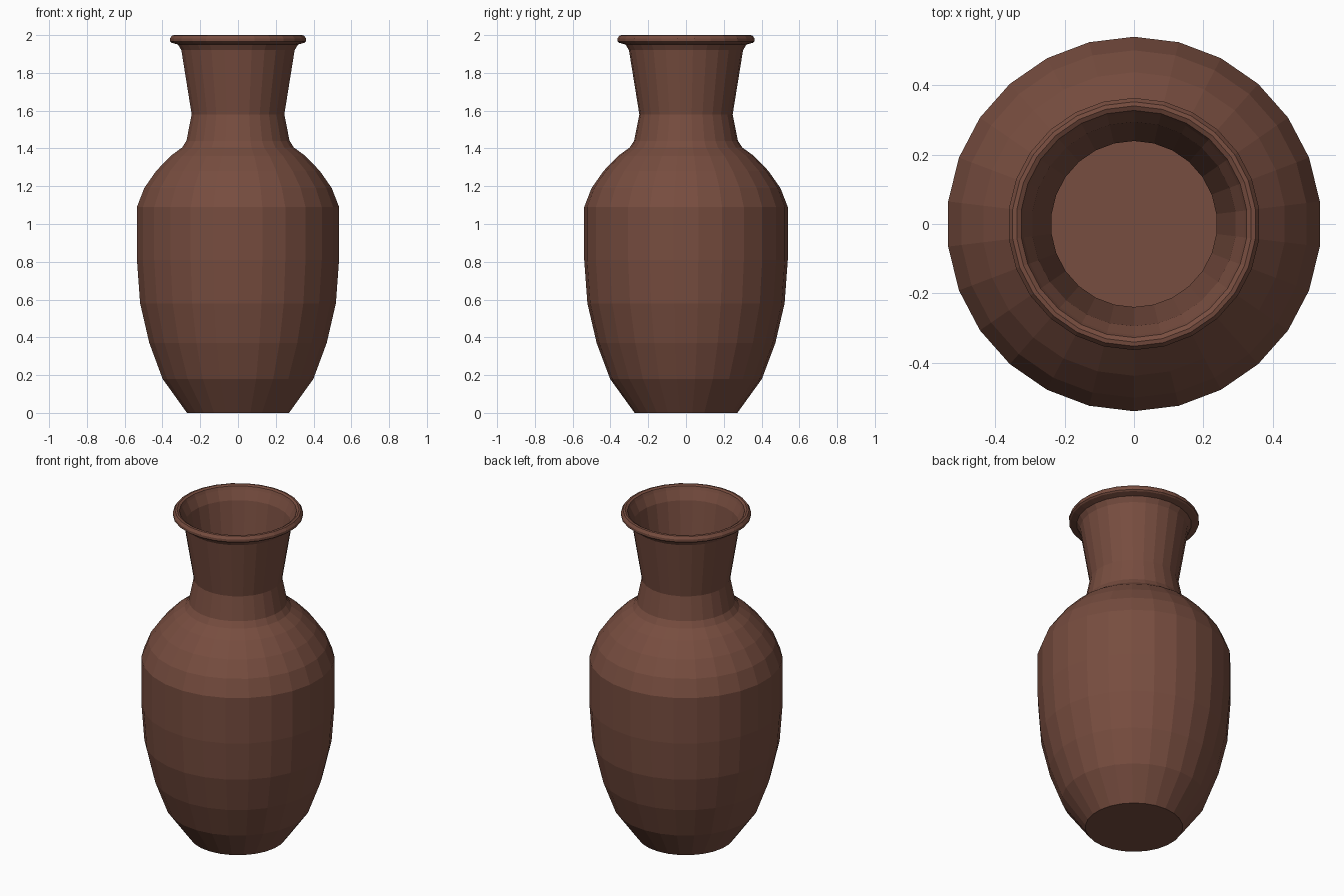
import bpy, bmesh, math

if "Cube" in bpy.data.objects:
    bpy.data.objects.remove(bpy.data.objects["Cube"])

SIDES = 26

# Outer profile (radius, height), foot to rim
outer = [(0.272, 0.0), (0.402, 0.18), (0.473, 0.37), (0.522, 0.58), (0.539, 0.81),
         (0.539, 1.09), (0.50, 1.19), (0.437, 1.28), (0.36, 1.36), (0.298, 1.405),
         (0.275, 1.44), (0.247, 1.58), (0.302, 1.92), (0.32, 1.95)]
# Rolled lip
lip = [(0.355, 1.96), (0.363, 1.967), (0.363, 1.982), (0.352, 1.998), (0.34, 2.0),
       (0.327, 1.993), (0.32, 1.975)]
# Inner wall follows the outer one at a small thickness
inner = [(r - 0.008, z) for r, z in reversed(outer[1:-1])] + [(0.264, 0.012)]

bm = bmesh.new()
rings = []
for r, z in outer + lip + inner:
    rings.append([bm.verts.new((r * math.cos(a), r * math.sin(a), z))
                  for a in (math.pi / 2 + math.tau * i / SIDES for i in range(SIDES))])
for lo, hi in zip(rings, rings[1:]):
    for i in range(SIDES):
        j = (i + 1) % SIDES
        bm.faces.new((lo[i], lo[j], hi[j], hi[i]))
# Underside and inside floor
bm.faces.new(list(reversed(rings[0])))
bm.faces.new(rings[-1])
bmesh.ops.recalc_face_normals(bm, faces=bm.faces[:])

mesh = bpy.data.meshes.new("vase")
bm.to_mesh(mesh)
bm.free()
clay = bpy.data.materials.new("brown clay")
clay.diffuse_color = (0.185, 0.074, 0.05, 1)
clay.use_nodes = True
clay.node_tree.nodes["Principled BSDF"].inputs["Base Color"].default_value = clay.diffuse_color
mesh.materials.append(clay)
bpy.context.collection.objects.link(bpy.data.objects.new("vase", mesh))
